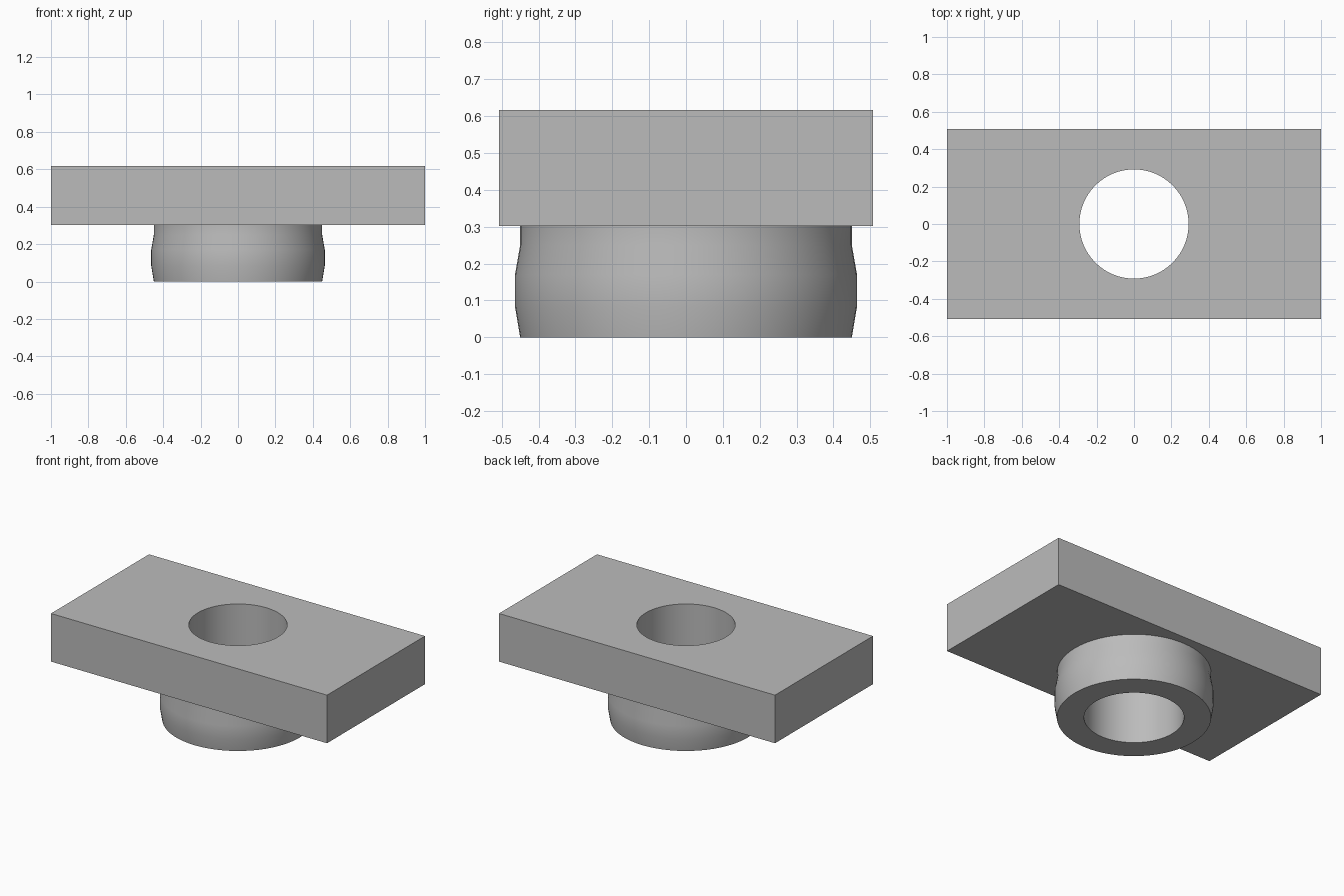
import bpy, bmesh
from math import cos, sin, pi, radians

cube = bpy.data.objects.get("Cube")
if cube:
    bpy.data.objects.remove(cube, do_unlink=True)

SIDES = 64
BORE = 0.292
PLATE_BOTTOM, PLATE_TOP = 0.302, 0.617

grey = bpy.data.materials.new("plain grey")
grey.use_nodes = True
colour = (0.5, 0.5, 0.5, 1)
grey.diffuse_color = colour
grey.node_tree.nodes["Principled BSDF"].inputs["Base Color"].default_value = colour


def ring(bm, radius, z):
    angles = [2 * pi * i / SIDES for i in range(SIDES)]
    return [bm.verts.new((radius * cos(a), radius * sin(a), z)) for a in angles]


def loop_edges(bm, verts):
    return [bm.edges.new((v, verts[(i + 1) % len(verts)])) for i, v in enumerate(verts)]


def finish(bm, name):
    bmesh.ops.recalc_face_normals(bm, faces=bm.faces)
    mesh = bpy.data.meshes.new(name)
    bm.to_mesh(mesh)
    bm.free()
    mesh.materials.append(grey)
    obj = bpy.data.objects.new(name, mesh)
    bpy.context.collection.objects.link(obj)
    bpy.ops.object.select_all(action='DESELECT')
    obj.select_set(True)
    bpy.context.view_layer.objects.active = obj
    bpy.ops.object.shade_smooth_by_angle(angle=radians(30))


# Rectangular plate with a round hole, filled flat and then extruded upwards
bm = bmesh.new()
corners = [bm.verts.new((x, y, PLATE_BOTTOM))
           for x, y in ((-1, -0.507), (1, -0.507), (1, 0.507), (-1, 0.507))]
outline = loop_edges(bm, corners) + loop_edges(bm, ring(bm, BORE, PLATE_BOTTOM))
bmesh.ops.triangle_fill(bm, edges=outline, use_beauty=True, normal=(0, 0, -1))
top = bmesh.ops.extrude_face_region(bm, geom=bm.faces[:], use_keep_orig=True)
top_verts = [g for g in top["geom"] if isinstance(g, bmesh.types.BMVert)]
bmesh.ops.translate(bm, verts=top_verts, vec=(0, 0, PLATE_TOP - PLATE_BOTTOM))
finish(bm, "plate")

# Bulged collar under the plate, lathed from a closed profile
profile = [(BORE, 0), (0.45, 0), (0.464, 0.083), (0.464, 0.17),
           (0.45, 0.25), (0.45, PLATE_BOTTOM), (BORE, PLATE_BOTTOM)]
bm = bmesh.new()
rings = [ring(bm, r, z) for r, z in profile]
for k, lower in enumerate(rings):
    upper = rings[(k + 1) % len(rings)]
    for i in range(SIDES):
        j = (i + 1) % SIDES
        bm.faces.new((lower[i], lower[j], upper[j], upper[i]))
finish(bm, "collar")
